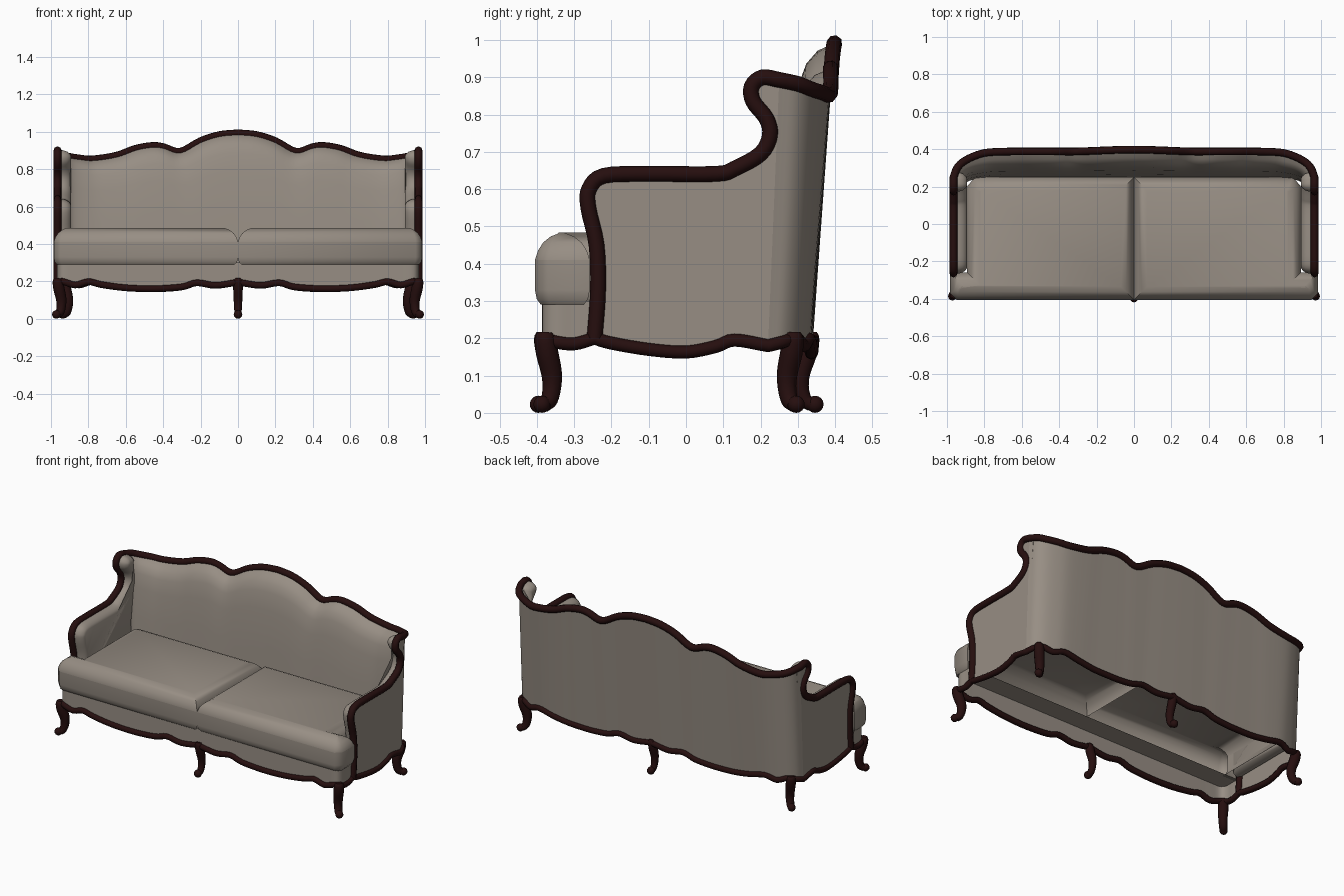
import bpy, bmesh, math
from mathutils import Vector

cube = bpy.data.objects.get("Cube")
if cube:
    bpy.data.objects.remove(cube, do_unlink=True)


def material(name, rgb, rough):
    m = bpy.data.materials.new(name)
    m.use_nodes = True
    m.diffuse_color = (*rgb, 1)
    node = m.node_tree.nodes["Principled BSDF"]
    node.inputs["Base Color"].default_value = (*rgb, 1)
    node.inputs["Roughness"].default_value = rough
    return m


FABRIC = material("taupe_fabric", (0.31, 0.27, 0.23), 0.8)
WOOD = material("dark_mahogany", (0.019, 0.0045, 0.0045), 0.5)


def smooth(pts, n=4):
    """Catmull-Rom resampling of a point list."""
    p = [Vector(q) for q in pts]
    p = [2 * p[0] - p[1]] + p + [2 * p[-1] - p[-2]]
    out = []
    for a, b, c, d in zip(p, p[1:], p[2:], p[3:]):
        for i in range(n):
            t = i / n
            out.append(0.5 * (2 * b + (c - a) * t + (2 * a - 5 * b + 4 * c - d) * t * t
                              + (3 * b - a - 3 * c + d) * t ** 3))
    return out + [p[-2]]


def mirrored(half):
    """Half path ending at x = 0, continued to the other side."""
    return half + [Vector((-q.x, q.y, q.z)) for q in reversed(half[:-1])]


def mesh_object(name, bm, mat, angle=50):
    bmesh.ops.recalc_face_normals(bm, faces=bm.faces[:])
    me = bpy.data.meshes.new(name)
    bm.to_mesh(me)
    bm.free()
    me.materials.append(mat)
    ob = bpy.data.objects.new(name, me)
    bpy.context.collection.objects.link(ob)
    bpy.ops.object.select_all(action='DESELECT')
    ob.select_set(True)
    bpy.context.view_layer.objects.active = ob
    bpy.ops.object.shade_smooth_by_angle(angle=math.radians(angle))


def loft(name, rows, mat, closed=False, cap=False):
    """Skin equal-length rows of points; cap closes the last row."""
    bm = bmesh.new()
    vs = [[bm.verts.new(p) for p in r] for r in rows]
    n = len(rows[0])
    for a, b in zip(vs, vs[1:]):
        for i in range(n if closed else n - 1):
            j = (i + 1) % n
            bm.faces.new((a[i], a[j], b[j], b[i]))
    if cap:
        bm.faces.new(vs[-1])
    mesh_object(name, bm, mat)


def inset(poly, d):
    """Offset a 2D polygon inward with mitred corners."""
    p = [Vector(q) for q in poly]
    n = len(p)
    area = sum(p[i - 1].x * p[i].y - p[i].x * p[i - 1].y for i in range(n))
    s = 1 if area > 0 else -1
    out = []
    for i in range(n):
        e1 = (p[i] - p[i - 1]).normalized()
        e2 = (p[(i + 1) % n] - p[i]).normalized()
        n1, n2 = Vector((-e1.y, e1.x)) * s, Vector((-e2.y, e2.x)) * s
        out.append(p[i] + (n1 + n2) * d / max(0.4, 1 + n1.dot(n2)))
    return out


def tube(name, pts, depth, mat, radii=None, cyclic=False):
    cu = bpy.data.curves.new(name, 'CURVE')
    cu.dimensions = '3D'
    cu.bevel_depth = depth
    cu.bevel_resolution = 2
    cu.use_fill_caps = True
    sp = cu.splines.new('POLY')
    sp.points.add(len(pts) - 1)
    sp.use_cyclic_u = cyclic
    for i, q in enumerate(pts):
        sp.points[i].co = (*q, 1)
        sp.points[i].radius = radii[i] if radii else 1
    cu.materials.append(mat)
    ob = bpy.data.objects.new(name, cu)
    bpy.context.collection.objects.link(ob)


# Guide paths
SIDE = 0.965
arm_yz = [(-.245, .2), (-.236, .33), (-.24, .45), (-.262, .55), (-.26, .6), (-.22, .636),
          (-.1, .641), (.08, .641), (.13, .655), (.2, .695), (.225, .745), (.215, .79),
          (.18, .835), (.176, .875), (.205, .9), (.25, .893)]
back_top = [(SIDE, .25, .893), (.945, .3, .882), (.91, .335, .868), (.85, .365, .858),
            (.78, .383, .852), (.65, .388, .872), (.55, .388, .908), (.46, .388, .924),
            (.4, .388, .918), (.31, .388, .893), (.2, .392, .95), (.1, .396, .982), (0, .398, .992)]
back_base = [(SIDE, .22, .18), (.95, .26, .19), (.91, .295, .2), (.85, .315, .18),
             (.78, .33, .198), (.68, .335, .178), (.57, .335, .163), (.45, .337, .16),
             (.38, .337, .162), (.3, .338, .17), (.22, .338, .192), (.12, .339, .178), (0, .34, .195)]
side_base = [(SIDE, -.245, .2), (SIDE, -.2, .187), (SIDE, -.1, .17), (SIDE, 0, .163),
             (SIDE, .08, .178), (SIDE, .13, .195), (SIDE, .22, .18)]
front_base = [(SIDE, -.245, .2), (SIDE, -.3, .185), (SIDE, -.35, .19), (.94, -.382, .2),
              (.87, -.385, .18), (.8, -.385, .198), (.73, -.385, .182), (.6, -.385, .165),
              (.45, -.385, .16), (.3, -.385, .17), (.22, -.385, .192), (.12, -.385, .178), (0, -.385, .195)]
arm = smooth(arm_yz)
top_half, base_half = smooth(back_top), smooth(back_base)
side, front_half = smooth(side_base), smooth(front_base)

# Back: outer skin, then padded inner skin
top, base = mirrored(top_half), mirrored(base_half)
rows = [base, top]
for v, h in [(.03, .3), (.08, .5), (.15, .62), (.3, .74), (.6, .87), (1, 1)]:
    rows.append([Vector((q.x * (1 - .075 * h),
                         q.y + (.225 + (q.y - .25) * .15 - q.y) * h,
                         q.z + (.3 - q.z) * v)) for q in top])
loft("padded_back", rows, FABRIC)

# Front apron, wrapping to the arm fronts, and the ledge behind it
front = mirrored(front_half)
loft("front_apron", [front, [Vector((q.x, q.y, .3)) for q in front]], FABRIC)
loft("seat_ledge", [[(SIDE, y, .292), (-SIDE, y, .292)] for y in (-.384, -.26)], FABRIC)

for sx, label in ((1, "left"), (-1, "right")):
    # Flat outer arm panel
    bm = bmesh.new()
    outline = [(q.x, q.y) for q in arm] + [(q.y, q.z) for q in reversed(side[1:])]
    bm.faces.new([bm.verts.new((sx * SIDE, y, z)) for y, z in outline])
    bmesh.ops.triangulate(bm, faces=bm.faces[:])
    mesh_object(label + "_arm_panel", bm, FABRIC)

    # Rounded inner arm and wing padding
    pad = [(q.x, q.y) for q in arm if q.y > .29] + [(.275, .875), (.225, .29), (-.237, .29)]
    layers = [(0, .958), (0, .935), (.006, .915), (.018, .9), (.03, .893)]
    loft(label + "_arm_pad", [[(sx * x, p.x, p.y) for p in inset(pad, d)] for d, x in layers],
         FABRIC, closed=True, cap=True)

    # T-shaped seat cushion, hollow below: border strip and puffed top
    plan = [(0, -.405), (.95, -.405), (.985, -.37), (.985, -.258), (.893, -.258),
            (.893, .2), (.85, .25), (0, .25)]
    border = [(.016, .29), (.005, .305), (0, .33), (0, .41)]
    puff = [(0, .4), (0, .41), (.008, .435), (.022, .457), (.042, .473), (.07, .484)]
    for part, layers, whole in (("border", border, False), ("top", puff, True)):
        loft(label + "_seat_cushion_" + part,
             [[(sx * p.x, p.y, z) for p in inset(plan, d)] for d, z in layers],
             FABRIC, closed=whole, cap=whole)

# Carved wooden trim along the arms and crest, and round the bottom edge
rail = [Vector((SIDE, q.x, q.y)) for q in arm[:-1]] + top_half
tube("crest_and_arm_trim", mirrored(rail), .021, WOOD)
lower = [Vector(q) for q in reversed(front_half)] + side[1:-1] + base_half
lower = lower + [Vector((-q.x, q.y, q.z)) for q in reversed(lower[1:-1])]
tube("bottom_trim", lower, .0175, WOOD, cyclic=True)

# Cabriole legs: (outward offset, height, radius) down the leg
LEG = [(.004, .216, .019), (.004, .2, .028), (-.004, .16, .03), (-.02, .11, .028),
       (-.022, .07, .025), (-.012, .035, .023), (.006, .023, .022)]
legs = [("front_left_leg", .96, -.375, .7, -.7), ("front_right_leg", -.96, -.375, -.7, -.7),
        ("back_left_leg", .925, .285, .75, .65), ("back_right_leg", -.925, .285, -.75, .65),
        ("front_middle_leg", 0, -.38, 0, -1), ("back_middle_leg", 0, .33, 0, 1)]
for name, x, y, dx, dy in legs:
    prof = smooth(LEG, 3)
    slim = .85 if x == 0 else 1
    tube(name, [(x + dx * o, y + dy * o, z) for o, z, r in prof], 1, WOOD,
         [r * slim for o, z, r in prof])
    # Scrolled toe
    bm = bmesh.new()
    bmesh.ops.create_uvsphere(bm, u_segments=12, v_segments=8, radius=.023)
    bmesh.ops.translate(bm, verts=bm.verts, vec=(x + dx * .016, y + dy * .016, .023))
    mesh_object(name + "_toe", bm, WOOD, 60)
